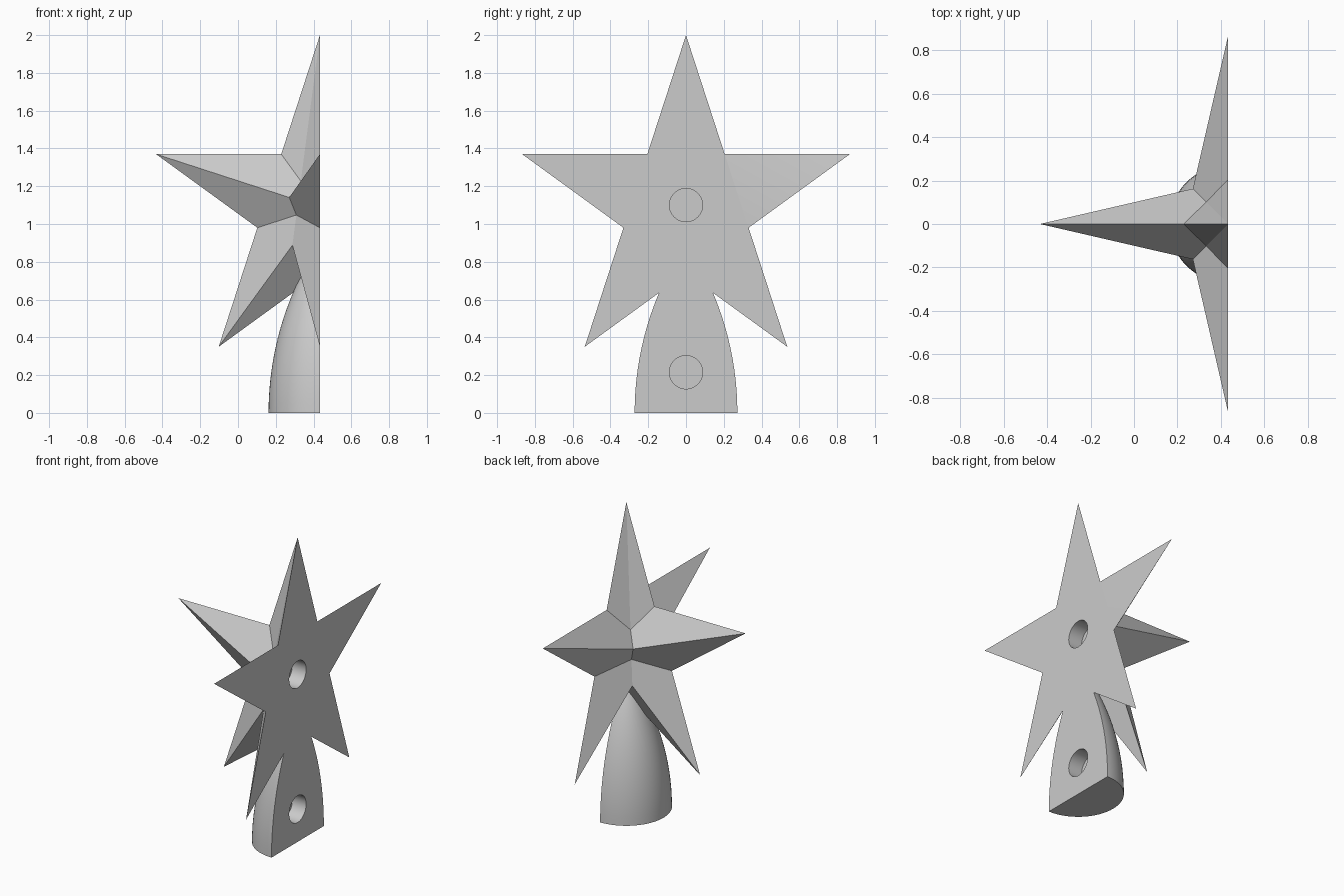
import bpy, bmesh, math
from mathutils import Vector

if "Cube" in bpy.data.objects:
    bpy.data.objects.remove(bpy.data.objects["Cube"], do_unlink=True)

OUTER = 2 / (1 + math.cos(math.radians(36))) * 0.825   # tip radius of the star
INNER = OUTER * 0.382
CENTER_Z = 2 - OUTER
THICK = 0.2                                            # half thickness at the star hub
WALL_X = OUTER * math.sin(math.radians(72)) / 2        # flat mounting side

grey = bpy.data.materials.new("plain grey")
grey.use_nodes = True
grey.diffuse_color = (0.6, 0.6, 0.6, 1)
grey.node_tree.nodes["Principled BSDF"].inputs["Base Color"].default_value = (0.6, 0.6, 0.6, 1)


def finish(name, bm):
    bmesh.ops.recalc_face_normals(bm, faces=bm.faces)
    mesh = bpy.data.meshes.new(name)
    bm.to_mesh(mesh)
    bm.free()
    mesh.materials.append(grey)
    obj = bpy.data.objects.new(name, mesh)
    bpy.context.collection.objects.link(obj)
    return obj


def faceted_star(name, along, normal):
    """Five-pointed star rising to a hub on both sides."""
    bm = bmesh.new()
    mid = Vector((WALL_X, 0, CENTER_Z))
    rim = []
    for i in range(10):
        a = math.pi * i / 5
        r = INNER if i % 2 else OUTER
        rim.append(bm.verts.new(mid + r * (math.sin(a) * along + math.cos(a) * Vector((0, 0, 1)))))
    for side in (1, -1):
        hub = bm.verts.new(mid + side * THICK * normal)
        for i in range(10):
            bm.faces.new((rim[i], rim[(i + 1) % 10], hub))
    return finish(name, bm)


def curved_base(name, radius=0.272, arc=1.63, segments=64, rings=16):
    """Pointed dome that tapers up into the star."""
    bm = bmesh.new()
    top = math.sqrt(arc ** 2 - (arc - radius) ** 2)
    loops = []
    for j in range(rings):
        z = top * j / rings
        r = radius - arc + math.sqrt(arc ** 2 - z ** 2)
        loops.append([bm.verts.new((WALL_X + r * math.cos(math.tau * i / segments),
                                    r * math.sin(math.tau * i / segments), z))
                      for i in range(segments)])
    tip = bm.verts.new((WALL_X, 0, top))
    bm.faces.new(loops[0])
    for i in range(segments):
        k = (i + 1) % segments
        for low, high in zip(loops, loops[1:]):
            bm.faces.new((low[i], low[k], high[k], high[i]))
        bm.faces.new((loops[-1][i], loops[-1][k], tip))
    return finish(name, bm)


def boolean(target, tool, operation):
    mod = target.modifiers.new(operation.lower(), "BOOLEAN")
    mod.operation = operation
    mod.solver = "EXACT"
    mod.object = tool
    bpy.context.view_layer.objects.active = target
    bpy.ops.object.modifier_apply(modifier=mod.name)
    bpy.data.objects.remove(tool, do_unlink=True)


X, Y = Vector((1, 0, 0)), Vector((0, 1, 0))

# Two crossed stars on a curved base
topper = faceted_star("half_star_topper", Y, X)
boolean(topper, faceted_star("cross_star", X, Y), "UNION")
boolean(topper, curved_base("base"), "UNION")

# Flat mounting side
bpy.ops.mesh.primitive_cube_add(size=4, location=(WALL_X + 2, 0, 1))
boolean(topper, bpy.context.object, "DIFFERENCE")

# Round blind holes in the flat side
for z in (1.1, 0.215):
    bpy.ops.mesh.primitive_cylinder_add(vertices=48, radius=0.088, depth=0.2,
                                        location=(WALL_X, 0, z), rotation=(0, math.pi / 2, 0))
    boolean(topper, bpy.context.object, "DIFFERENCE")

bpy.ops.object.select_all(action="DESELECT")
topper.select_set(True)
bpy.context.view_layer.objects.active = topper
bpy.ops.object.shade_smooth_by_angle(angle=math.radians(12))
for poly in topper.data.polygons:
    poly.material_index = 0
